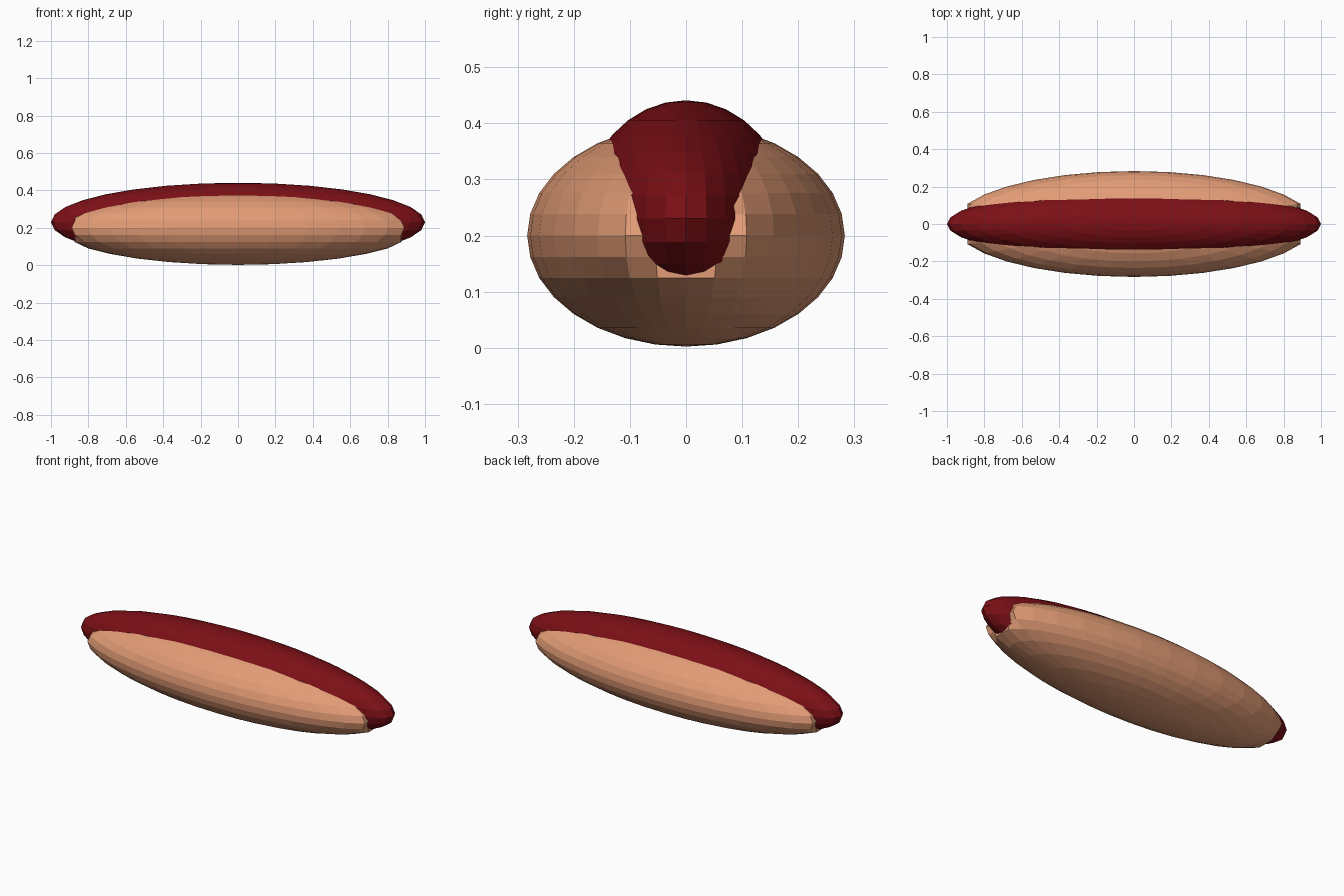
import bpy

if "Cube" in bpy.data.objects:
    bpy.data.objects.remove(bpy.data.objects["Cube"])


def ellipsoid(name, radii, z, color):
    bpy.ops.mesh.primitive_uv_sphere_add(segments=32, ring_count=16, radius=1)
    ob = bpy.context.object
    ob.name = name
    for v in ob.data.vertices:
        v.co = (v.co.x * radii[0], v.co.y * radii[1], v.co.z * radii[2] + z)
    mat = bpy.data.materials.new(name + "_colour")
    mat.diffuse_color = (*color, 1)
    mat.use_nodes = True
    mat.node_tree.nodes["Principled BSDF"].inputs["Base Color"].default_value = mat.diffuse_color
    ob.data.materials.append(mat)
    return ob


# Bun: flat-shaded ellipsoid with blunt ends
BUN_Z = 0.2
bun = ellipsoid("bun", (0.963, 0.283, 0.198), BUN_Z, (0.76, 0.33, 0.18))
for v in bun.data.vertices:
    cap = max(0.873, 0.89 - 0.45 * abs(v.co.z - BUN_Z))
    v.co.x = max(-cap, min(cap, v.co.x))

# Sausage: longer, narrower ellipsoid sunk into the bun
ellipsoid("sausage", (1.0, 0.186, 0.211), 0.23, (0.2, 0.005, 0.008))
